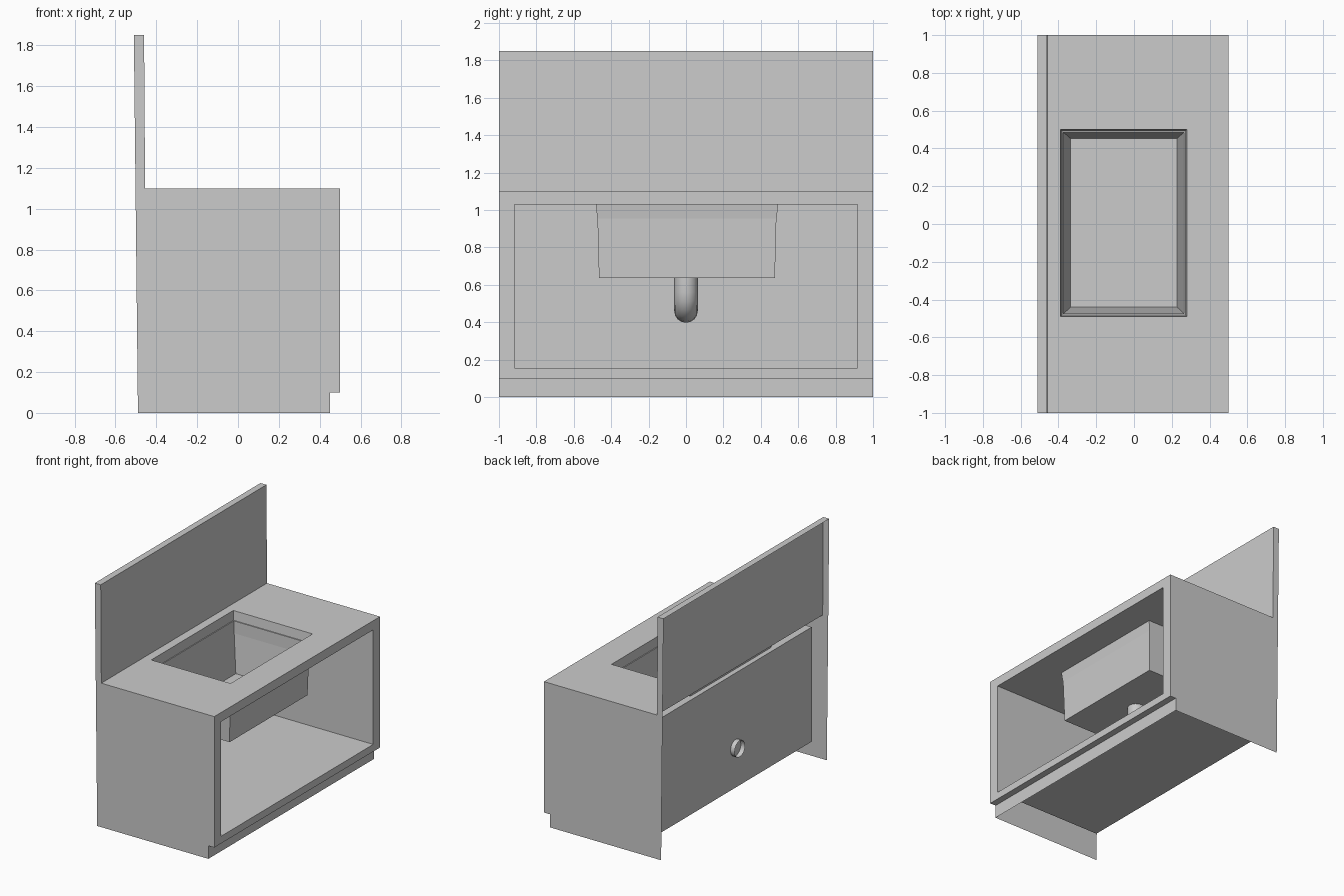
import bpy, math

if "Cube" in bpy.data.objects:
    bpy.data.objects.remove(bpy.data.objects["Cube"])


def make(name, verts, faces, smooth=False):
    me = bpy.data.meshes.new(name)
    me.from_pydata(verts, [], faces)
    me.update()
    ob = bpy.data.objects.new(name, me)
    bpy.context.collection.objects.link(ob)
    if smooth:
        for p in me.polygons:
            p.use_smooth = True
    return ob


def loft(name, loops, cap=False, skip=(), smooth=False):
    """Joins equal loops with quads; skip holds (loop, side) pairs left open."""
    n = len(loops[0])
    verts = [v for loop in loops for v in loop]
    faces = []
    for k in range(len(loops) - 1):
        for i in range(n):
            if (k, i) not in skip:
                j = (i + 1) % n
                faces.append((k*n + i, k*n + j, (k+1)*n + j, (k+1)*n + i))
    if cap:
        faces.append(tuple(range((len(loops) - 1)*n, len(loops)*n)))
    return make(name, verts, faces, smooth)


def flat(x0, x1, y0, y1, z):
    return [(x0, y0, z), (x1, y0, z), (x1, y1, z), (x0, y1, z)]


def upright(x, w, z0, z1):
    return [(x, -w, z0), (x, w, z0), (x, w, z1), (x, -w, z1)]


# Side panels, toe kick and splashback: one profile, back and bottom left open
profile = [(-0.49, 0), (0.45, 0), (0.45, 0.1), (0.5, 0.1), (0.5, 1.1),
           (-0.455, 1.1), (-0.46, 1.85), (-0.51, 1.85)]
n = len(profile)
verts = [(x, y, z) for y in (-1, 1) for x, z in profile]
faces = [tuple(range(n)), tuple(reversed(range(n, 2*n)))]
faces += [(i + 1, i, i + n, i + n + 1) for i in (1, 2, 5, 6)]
make("side_panels_and_splashback", verts, faces)

# Front frame with the recessed compartment (ceiling is made with the basin)
loft("front_frame_and_compartment",
     [upright(0.5, 1, 0.1, 1.1), upright(0.5, 0.918, 0.155, 1.03),
      upright(-0.42, 0.918, 0.155, 1.03)], cap=True, skip=[(1, 2)])

# Countertop with sloping inner basin
loft("countertop_and_basin",
     [flat(-0.455, 0.5, -1, 1, 1.1), flat(-0.39, 0.28, -0.49, 0.50, 1.1),
      flat(-0.335, 0.228, -0.44, 0.452, 0.65)], cap=True)

# Compartment ceiling with the hanging outer basin
loft("ceiling_and_basin_underside",
     [flat(*r)[::-1] for r in ((-0.42, 0.5, -0.918, 0.918, 1.03),
                               (-0.375, 0.265, -0.475, 0.485, 1.03),
                               (-0.365, 0.255, -0.465, 0.475, 0.635))], cap=True)

# Drain pipe: down from the basin, elbow, out through the back
R, BEND, PX, PZ, SIDES = 0.063, 0.1, -0.02, 0.46, 16
path = [(PX, 0.64, 0)]
path += [(PX - BEND + BEND*math.cos(a), PZ + BEND - BEND*math.sin(a), a)
         for a in (math.pi/2*k/5 for k in range(6))]
path += [(-0.455, PZ, math.pi/2)]
rings = []
for x, z, a in path:
    rings.append([(x + R*math.cos(t)*math.cos(a), R*math.sin(t),
                   z - R*math.cos(t)*math.sin(a))
                  for t in (-2*math.pi*i/SIDES for i in range(SIDES))])
loft("drain_pipe", rings, smooth=True)
